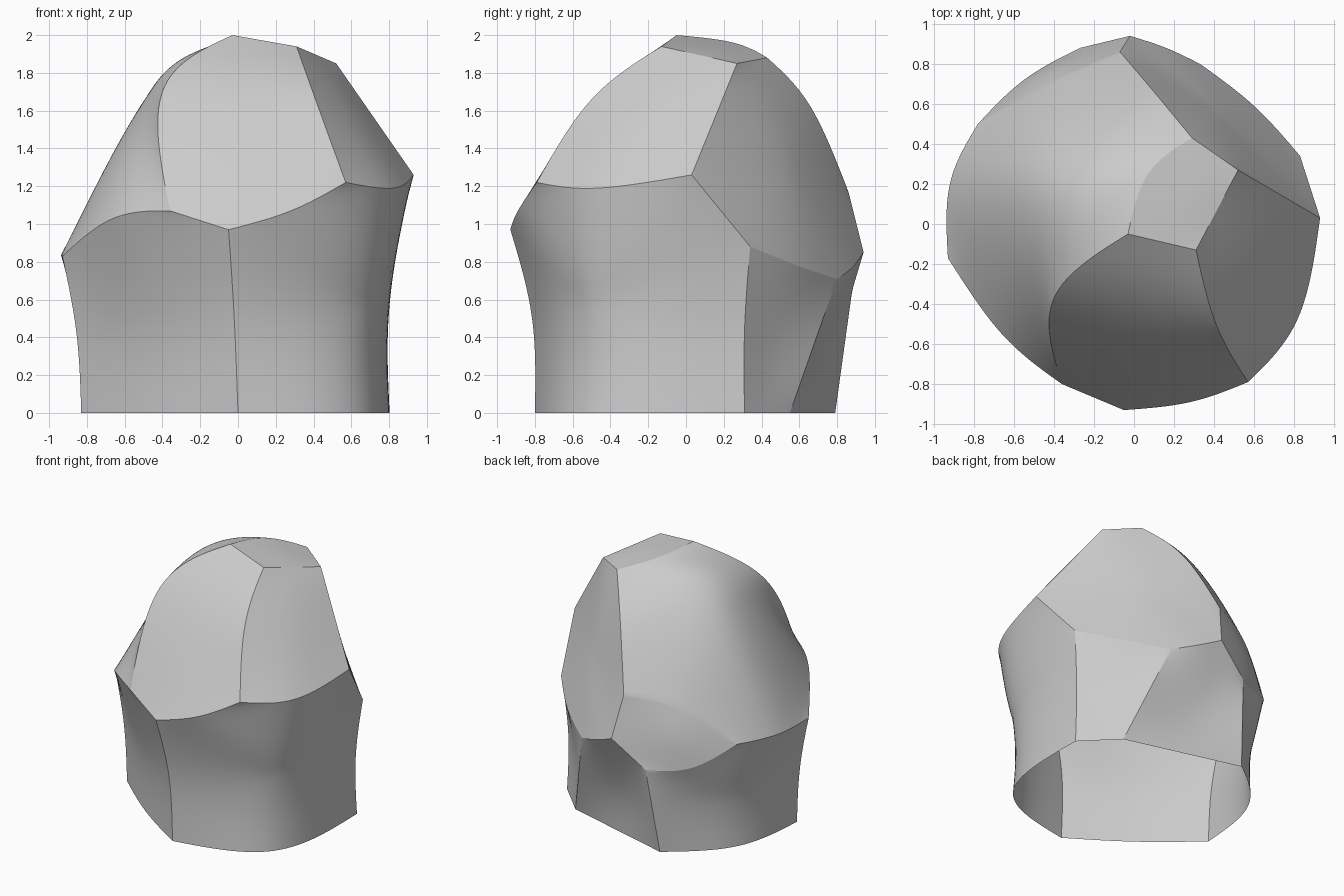
import bpy, math
from mathutils import Vector as V

if "Cube" in bpy.data.objects:
    bpy.data.objects.remove(bpy.data.objects["Cube"])

# Corner points where the facets meet (crown, ridge, base)
P = {
    'a': (-.03, -.05, 2.0), 'b': (.31, -.13, 1.94), 'c': (.52, .27, 1.85), 'd': (.29, .43, 1.88),
    'e': (-.05, -.93, .97), 'f': (.57, -.79, 1.22), 'g': (.93, .03, 1.26), 'h': (.83, .34, .88),
    'i': (.33, .80, .71), 'j': (-.02, .94, .85), 'k': (-.07, .86, 1.17), 'l': (-.27, .88, .65),
    'm': (-.78, .50, .84), 'n': (-.93, -.17, .83), 'o': (-.36, -.80, 1.07),
    'p': (0, -.80, 0), 'q': (.80, .31, 0), 'r': (.56, .55, 0), 's': (-.33, .79, 0), 't': (-.83, -.17, 0),
}
# Midpoints of the curved edges (all others are straight)
MID = {
    'ef': (.28, -.89, 1.07), 'fg': (.82, -.47, 1.19), 'bf': (.41, -.50, 1.66), 'ao': (-.40, -.37, 1.70),
    'ad': (.07, .25, 1.96), 'dk': (.10, .66, 1.62), 'ij': (.16, .88, .77), 'hi': (.60, .59, .78),
    'no': (-.66, -.55, 1.03), 'mn': (-.92, .20, .84), 'km': (-.43, .70, 1.10), 'lm': (-.55, .72, .68),
    'ep': (-.02, -.815, .5), 'nt': (-.855, -.17, .42), 'hq': (.79, .31, .44),
    'pq': (.68, -.52, 0), 'st': (-.72, .40, 0), 'pt': (-.43, -.51, 0),
}
# Facets: corner loop and the point at the middle of the surface
FACETS = {
    'aoefb': (.05, -.50, 1.61),     # front slope
    'bfgc': (.60, -.20, 1.60),      # right slope
    'cghijkd': (.42, .55, 1.28),    # back right slope
    'abcd': (.27, .13, 1.93),       # crown
    'adkmno': (-.45, .20, 1.70),    # left dome
    'kjlm': (-.38, .79, .90),       # back left facet
    'pqhgfe': (.70, -.50, .60),     # lower front right wall
    'qrih': (.61, .49, .40),        # lower back right wall
    'rslji': (.05, .74, .36),       # lower back wall
    'stnml': (-.72, .42, .40),      # lower left wall
    'tpeon': (-.43, -.55, .50),     # lower front left wall
}

verts = [V(p) for p in P.values()]
index = {k: i for i, k in enumerate(P)}
mid_limit, creases, faces = {}, set(), []


def edge_mid(u, v):
    """Control vertex that makes the creased curve pass through the midpoint."""
    key = ''.join(sorted(u + v))
    if key not in index:
        a, b = V(P[u]), V(P[v])
        target = V(MID[key]) if key in MID else (a + b) / 2
        index[key] = len(verts)
        verts.append((target * 6 - a - b) / 4)
        creases.update({frozenset((index[u], index[key])), frozenset((index[v], index[key]))})
    return index[key]


# Split every facet into quads around its middle
for loop, centre in FACETS.items():
    n = len(loop)
    mids = [edge_mid(loop[i], loop[(i + 1) % n]) for i in range(n)]
    corners = [index[c] for c in loop]
    around = sum((verts[m] * 4 for m in mids), V((0, 0, 0))) + sum((verts[c] for c in corners), V((0, 0, 0)))
    ci = len(verts)
    verts.append((V(centre) * n * (n + 5) - around) / (n * n))
    faces += [(corners[i], mids[i], ci, mids[i - 1]) for i in range(n)]

mesh = bpy.data.meshes.new('faceted_dome')
mesh.from_pydata([v[:] for v in verts], [], faces)
dome = bpy.data.objects.new('faceted_dome', mesh)
bpy.context.collection.objects.link(dome)

# Crease the facet borders, then smooth everything between them
attr = mesh.attributes.new('crease_edge', 'FLOAT', 'EDGE')
for e in mesh.edges:
    attr.data[e.index].value = 1.0 if frozenset(e.vertices) in creases else 0.0
sub = dome.modifiers.new('smooth', 'SUBSURF')
sub.levels = sub.render_levels = 4
bpy.context.view_layer.objects.active = dome
dome.select_set(True)
bpy.ops.object.modifier_apply(modifier=sub.name)
bpy.ops.object.shade_smooth_by_angle(angle=math.radians(20))
